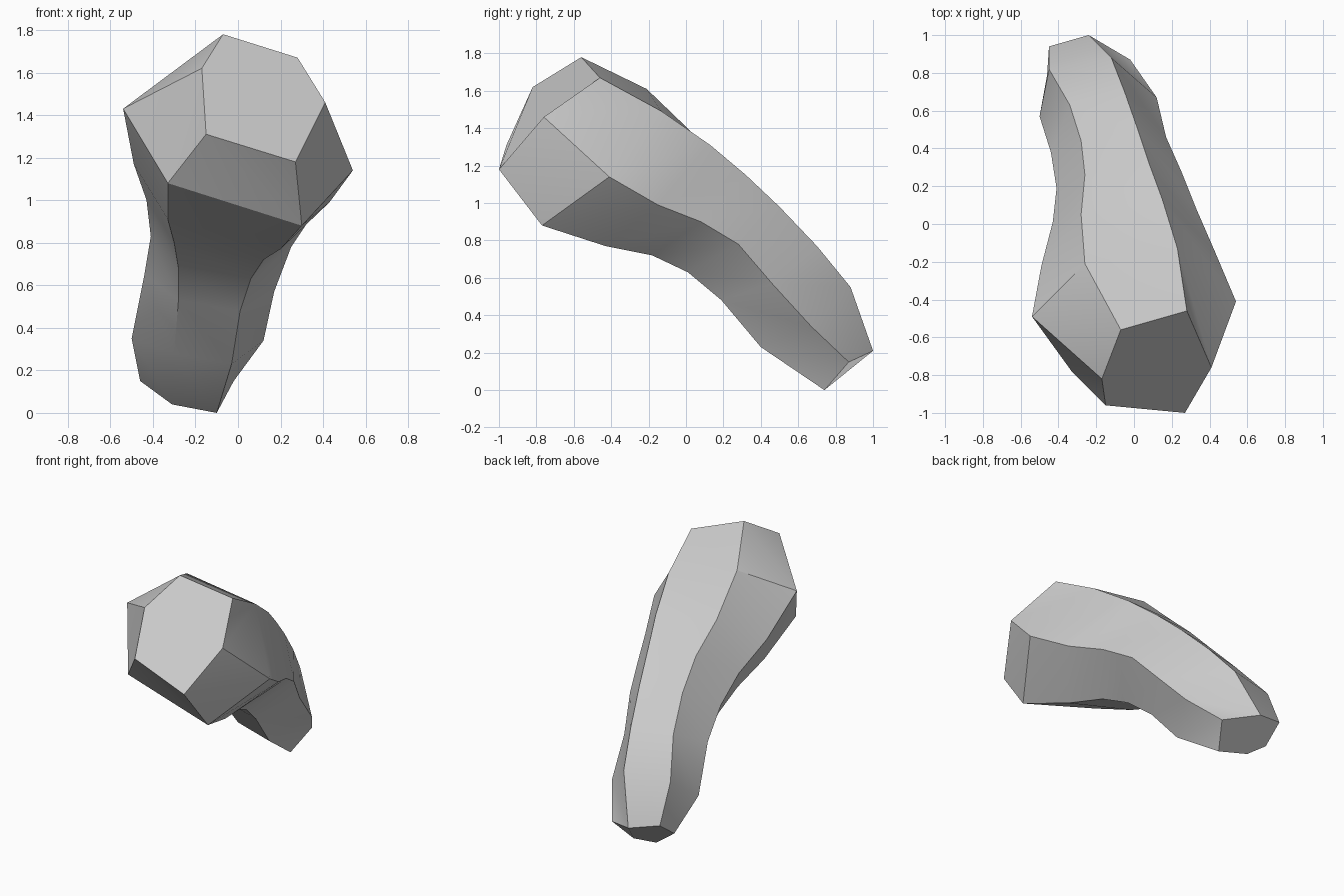
import bpy
import bmesh
import math

# Remove the default cube
cube = bpy.data.objects.get("Cube")
if cube:
    bpy.data.objects.remove(cube, do_unlink=True)


def make_material(name, colour):
    material = bpy.data.materials.new(name)
    material.use_nodes = True
    material.diffuse_color = colour
    shader = material.node_tree.nodes["Principled BSDF"]
    shader.inputs["Base Color"].default_value = colour
    return material


def loft(name, rails, material):
    """Skin a closed, capped body across neighbouring lengthwise edges."""
    bm = bmesh.new()
    edges = [[bm.verts.new(point) for point in rail] for rail in rails]
    for index, rail in enumerate(edges):
        before = edges[index - 1]
        for step in range(len(rail) - 1):
            bm.faces.new((before[step], rail[step], before[step + 1]))
            bm.faces.new((rail[step], rail[step + 1], before[step + 1]))

    # Close the broad head and the narrow tail
    bm.faces.new([rail[0] for rail in edges])
    bm.faces.new([rail[-1] for rail in edges])
    bmesh.ops.recalc_face_normals(bm, faces=bm.faces[:])

    mesh = bpy.data.meshes.new(name)
    bm.to_mesh(mesh)
    bm.free()
    mesh.materials.append(material)
    body = bpy.data.objects.new(name, mesh)
    bpy.context.collection.objects.link(body)
    return body


# Six lengthwise edges of the bent stone, each running from head to tail
top_right_edge = [
    (-.07, -.56, 1.78), (-.26, -.21, 1.61), (-.28, .05, 1.36), (-.26, .26, 1.17),
    (-.28, .44, .98), (-.34, .63, .77), (-.45, .82, .53), (-.45, .94, .26)]
top_left_edge = [
    (.28, -.46, 1.67), (.23, -.13, 1.49), (.15, .13, 1.31), (.08, .32, 1.15),
    (.02, .5, .98), (-.05, .7, .77), (-.12, .88, .55), (-.24, 1, .21)]
left_edge = [
    (.41, -.76, 1.46), (.54, -.41, 1.14), (.43, -.15, .99), (.33, .08, .9),
    (.25, .28, .78), (.17, .46, .57), (.12, .67, .34), (-.02, .87, .15)]
bottom_left_edge = [
    (.27, -1, 1.18), (.3, -.77, .88), (.2, -.43, .77), (.12, -.18, .72),
    (.06, .01, .63), (.01, .19, .48), (-.03, .4, .23), (-.1, .74, 0)]
bottom_right_edge = [
    (-.15, -.96, 1.31), (-.33, -.78, 1.08), (-.33, -.42, .91), (-.3, -.16, .8),
    (-.28, .03, .68), (-.28, .21, .53), (-.3, .43, .28), (-.31, .78, .04)]
right_edge = [
    (-.17, -.82, 1.62), (-.54, -.49, 1.43), (-.49, -.22, 1.17), (-.43, .01, 1),
    (-.41, .19, .83), (-.44, .38, .65), (-.5, .57, .35), (-.46, .79, .15)]

stone_grey = make_material("stone_grey", (.6, .6, .6, 1))
stone = loft(
    "bent_stone",
    [top_right_edge, top_left_edge, left_edge,
     bottom_left_edge, bottom_right_edge, right_edge],
    stone_grey)

# Smooth along the bend, crisp between the broad facets
bpy.ops.object.select_all(action="DESELECT")
stone.select_set(True)
bpy.context.view_layer.objects.active = stone
bpy.ops.object.shade_smooth_by_angle(angle=math.radians(30))
